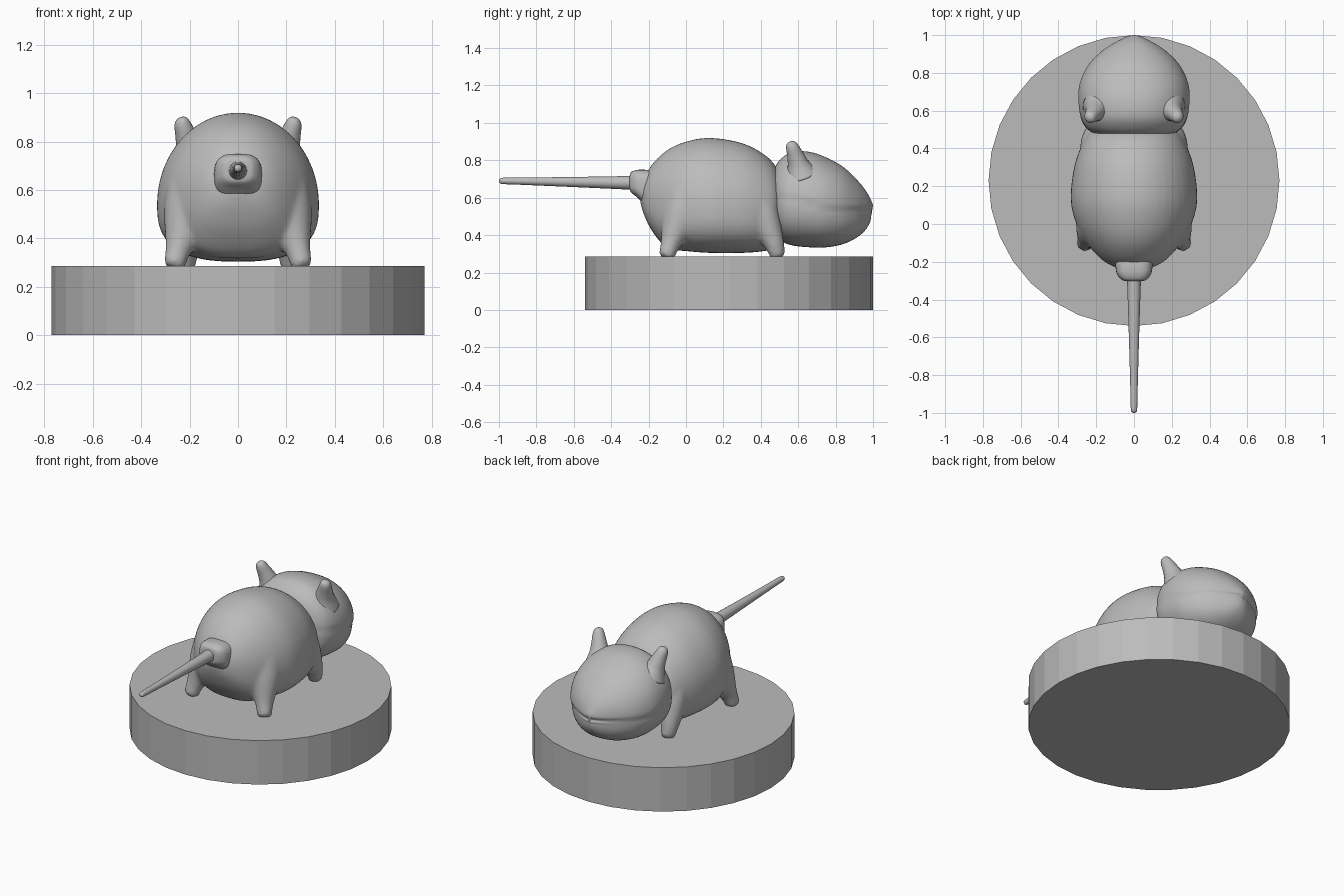
import bpy, bmesh, math
from mathutils import Vector

if "Cube" in bpy.data.objects:
    bpy.data.objects.remove(bpy.data.objects["Cube"])

grey = bpy.data.materials.new("stone grey")
grey.diffuse_color = (0.5, 0.5, 0.5, 1)
grey.use_nodes = True
grey.node_tree.nodes["Principled BSDF"].inputs["Base Color"].default_value = grey.diffuse_color


def finish(name, bm, smooth=True):
    bmesh.ops.recalc_face_normals(bm, faces=bm.faces)
    mesh = bpy.data.meshes.new(name)
    bm.to_mesh(mesh)
    bm.free()
    for p in mesh.polygons:
        p.use_smooth = smooth
    mesh.materials.append(grey)
    ob = bpy.data.objects.new(name, mesh)
    bpy.context.collection.objects.link(ob)
    return ob


def resample(keys, steps):
    """Catmull-Rom through the key tuples."""
    out = []
    for i in range(len(keys) - 1):
        p = [keys[max(0, min(len(keys) - 1, i + k))] for k in (-1, 0, 1, 2)]
        for s in range(steps):
            t = s / steps
            out.append([0.5 * (2 * b + (c - a) * t + (2 * a - 5 * b + 4 * c - d) * t * t
                               + (3 * b - a - 3 * c + d) * t ** 3) for a, b, c, d in zip(*p)])
    return out + [list(keys[-1])]


def skin(bm, rings):
    rows = [[bm.verts.new(v) for v in r] for r in rings]
    n = len(rows[0])
    for a, b in zip(rows, rows[1:]):
        for i in range(n):
            bm.faces.new((a[i], a[(i + 1) % n], b[(i + 1) % n], b[i]))
    bm.faces.new(rows[0])
    bm.faces.new(rows[-1])


def loft(bm, keys, n_top=2.0, n_bot=2.0, sides=48, steps=5, shape=None):
    """Rings along y; keys are (y, bottom, widest height, top, half width)."""
    rings = []
    for y, lo, mid, hi, w in resample(keys, steps):
        ring = []
        for i in range(sides):
            a = math.tau * i / sides
            c, s = math.cos(a), math.sin(a)
            e = 2 / (n_top if s > 0 else n_bot)
            h = (hi - mid) if s > 0 else (mid - lo)
            v = Vector((math.copysign(abs(c) ** e, c) * w, y,
                        mid + math.copysign(abs(s) ** e, s) * h))
            ring.append(shape(v) if shape else v)
        rings.append(ring)
    skin(bm, rings)


def tube(bm, keys, sides=20, steps=5):
    """Round limb; keys are (x, y, z, radius)."""
    pts = resample(keys, steps)
    q = (Vector(keys[-1][:3]) - Vector(keys[0][:3])).to_track_quat('Z', 'Y')
    skin(bm, [[Vector(p[:3]) + q @ Vector((math.cos(math.tau * i / sides) * p[3],
               math.sin(math.tau * i / sides) * p[3], 0)) for i in range(sides)] for p in pts])


# round plinth
bm = bmesh.new()
bmesh.ops.create_cone(bm, cap_ends=True, segments=32, radius1=0.77, radius2=0.77, depth=0.285)
bmesh.ops.translate(bm, verts=bm.verts, vec=(0, 0.23, 0.1425))
finish("plinth", bm, False)

# body and legs, fused into one soft surface
bm = bmesh.new()
loft(bm, [(-0.245, 0.58, 0.61, 0.64, 0.03), (-0.225, 0.51, 0.60, 0.70, 0.11),
          (-0.18, 0.42, 0.58, 0.78, 0.18), (-0.10, 0.33, 0.56, 0.855, 0.25),
          (0.0, 0.315, 0.55, 0.90, 0.305), (0.13, 0.305, 0.54, 0.92, 0.335),
          (0.30, 0.305, 0.54, 0.892, 0.317), (0.42, 0.315, 0.54, 0.83, 0.275),
          (0.485, 0.335, 0.54, 0.76, 0.23), (0.51, 0.40, 0.54, 0.68, 0.15)],
     n_top=2.0, n_bot=2.7)
for side in (-1, 1):
    tube(bm, [(side * 0.265, -0.105, 0.277, 0.032), (side * 0.262, -0.102, 0.295, 0.044),
              (side * 0.245, -0.08, 0.36, 0.056), (side * 0.205, -0.03, 0.48, 0.105),
              (side * 0.18, 0.0, 0.58, 0.12)])
    tube(bm, [(side * 0.215, 0.495, 0.277, 0.030), (side * 0.215, 0.49, 0.295, 0.042),
              (side * 0.215, 0.47, 0.36, 0.056), (side * 0.20, 0.42, 0.48, 0.085),
              (side * 0.18, 0.38, 0.58, 0.10)])
body = finish("body", bm)
rm = body.modifiers.new("fuse", 'REMESH')
rm.mode, rm.voxel_size, rm.use_smooth_shade = 'VOXEL', 0.011, True
sm = body.modifiers.new("soften", 'SMOOTH')
sm.factor, sm.iterations = 0.5, 10


# head, with the mouth line pressed in around the muzzle
def press_mouth(v):
    t = max(0.0, min(1.0, (v.y - 0.5) / 0.32))
    d = v.z - (0.60 - 0.07 * t * t * (3 - 2 * t))
    centre = Vector((0, 0.66, v.z))
    jaw = 0.03 * t * max(0, min(1, -d / 0.02)) * max(0, 1 + d / 0.15)
    groove = 0.035 * (0.3 + 0.7 * t) * math.exp(-(d / 0.014) ** 2)
    return v.lerp(centre, max(jaw, groove))


bm = bmesh.new()
loft(bm, [(0.455, 0.50, 0.58, 0.68, 0.12), (0.475, 0.43, 0.58, 0.76, 0.20),
          (0.51, 0.37, 0.575, 0.81, 0.255), (0.57, 0.345, 0.57, 0.845, 0.285),
          (0.66, 0.335, 0.565, 0.845, 0.296), (0.75, 0.335, 0.555, 0.815, 0.286),
          (0.84, 0.352, 0.545, 0.765, 0.243), (0.91, 0.385, 0.535, 0.70, 0.178),
          (0.96, 0.425, 0.53, 0.64, 0.105), (0.99, 0.47, 0.53, 0.585, 0.045),
          (1.0, 0.51, 0.535, 0.56, 0.008)],
     n_top=2.15, n_bot=2.3, sides=96, steps=7, shape=press_mouth)
finish("head", bm)

# ears
for side, label in ((-1, "left_ear"), (1, "right_ear")):
    bm = bmesh.new()
    tube(bm, [(side * 0.18, 0.615, 0.72, 0.095), (side * 0.20, 0.60, 0.775, 0.060),
              (side * 0.215, 0.585, 0.825, 0.045), (side * 0.23, 0.568, 0.872, 0.034),
              (side * 0.235, 0.56, 0.893, 0.022), (side * 0.237, 0.557, 0.90, 0.004)])
    finish(label, bm)

# tail root and tail
bm = bmesh.new()
loft(bm, [(-0.302, 0.65, 0.68, 0.71, 0.04), (-0.295, 0.63, 0.68, 0.735, 0.065),
          (-0.265, 0.605, 0.67, 0.748, 0.09), (-0.225, 0.57, 0.66, 0.75, 0.098),
          (-0.18, 0.56, 0.65, 0.745, 0.10)], n_top=3, n_bot=3, sides=32)
finish("tail_root", bm)
bm = bmesh.new()
tube(bm, [(0, -0.25, 0.68, 0.042), (0, -0.32, 0.68, 0.036), (0, -0.60, 0.684, 0.027),
          (0, -0.85, 0.688, 0.020), (0, -0.975, 0.69, 0.017), (0, -0.995, 0.69, 0.011),
          (0, -1.0, 0.69, 0.003)])
finish("tail", bm)
